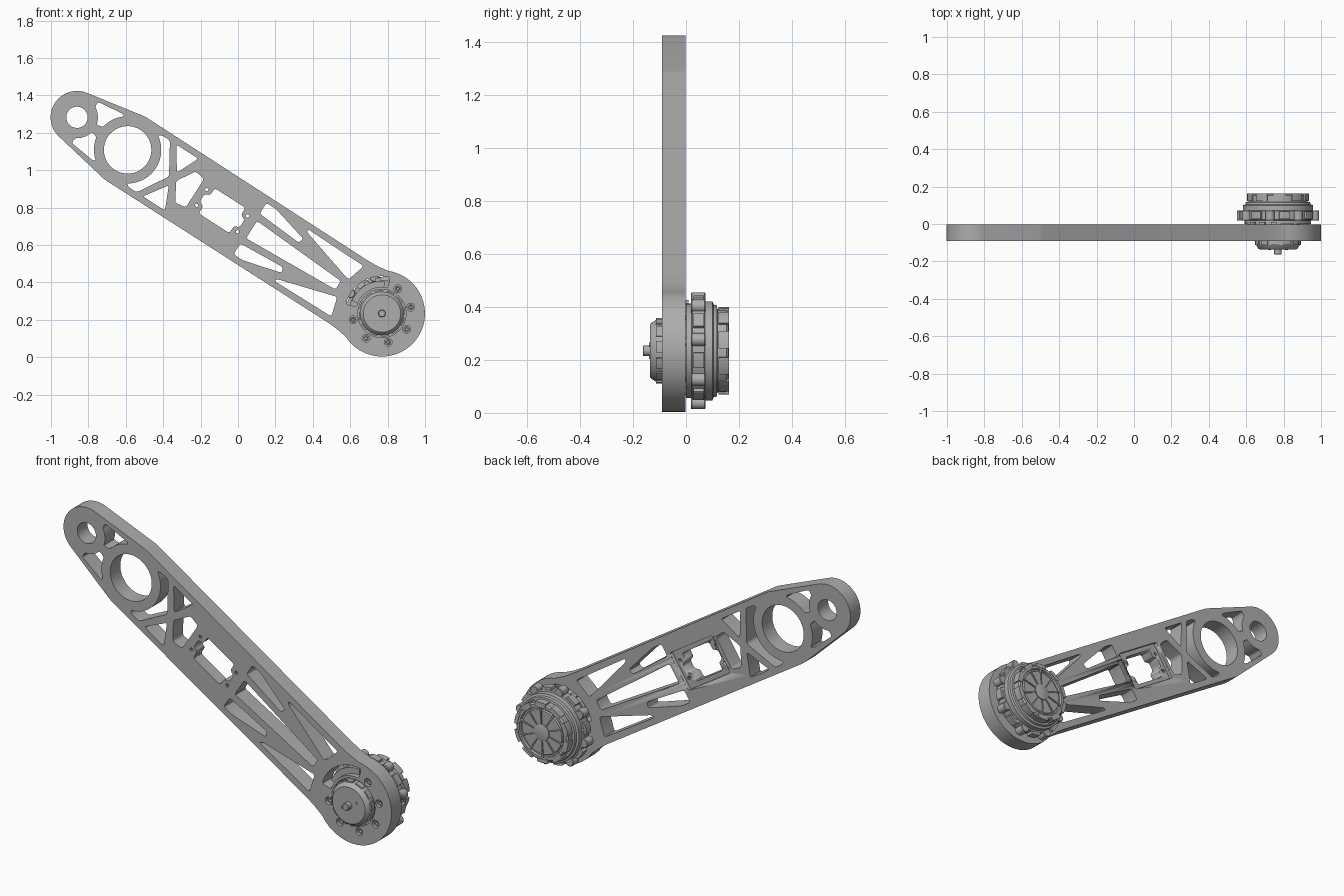
import bpy, bmesh
from math import sin, cos, radians, hypot
from mathutils import Matrix, Vector

if "Cube" in bpy.data.objects:
    bpy.data.objects.remove(bpy.data.objects["Cube"])

# One grey for everything
grey = bpy.data.materials.new("machined_grey")
grey.use_nodes = True
grey.diffuse_color = (0.42, 0.42, 0.42, 1)
grey.node_tree.nodes["Principled BSDF"].inputs["Base Color"].default_value = grey.diffuse_color

# Arm frame: u runs down the arm, v across it, w out of the front face
U, V = Vector((0.841, 0, -0.541)), Vector((0.541, 0, 0.841))
FRAME = Matrix.Translation((-0.861, 0, 1.283)) @ Matrix((U, V, (0, -1, 0))).transposed().to_4x4()
MOTOR = 1.939
EYE = 0.322


def finish(name, bm):
    bmesh.ops.remove_doubles(bm, verts=bm.verts, dist=0.0001)
    bmesh.ops.recalc_face_normals(bm, faces=bm.faces)
    mesh = bpy.data.meshes.new(name)
    bm.to_mesh(mesh)
    bm.free()
    mesh.materials.clear()
    mesh.materials.append(grey)
    mesh.shade_smooth()
    mesh.set_sharp_from_angle(angle=radians(30))
    ob = bpy.data.objects.new(name, mesh)
    ob.matrix_world = FRAME
    bpy.context.collection.objects.link(ob)
    return ob


def arc(cu, r, a, b, n=16):
    steps = [radians(a + (b - a) * i / n) for i in range(n + 1)]
    return [(cu + r * cos(t), r * sin(t)) for t in steps]


def circle(cu, cv, r, n=24):
    return [(u, v + cv) for u, v in arc(cu, r, 0, 360, n)[:-1]]


def sector(r0, r1, a, b, n=10):
    return arc(MOTOR, r0, a, b, n) + arc(MOTOR, r1, b, a, n)


def mirror(loop):
    return [(u, -v) for u, v in loop]


def rounded(loop, r=0.014):
    out = []
    for i, p in enumerate(loop):
        p = Vector(p)
        ends = []
        for q in (loop[i - 1], loop[(i + 1) % len(loop)]):
            d = Vector(q) - p
            ends.append(p + d.normalized() * min(r, 0.4 * d.length))
        for t in (0, 0.33, 0.67, 1):
            out.append(tuple(ends[0] * (1 - t) ** 2 + p * 2 * t * (1 - t) + ends[1] * t * t))
    return out


def prism(name, loops, w0, w1):
    """Extrude an outline with holes between two depths."""
    curve = bpy.data.curves.new(name, "CURVE")
    curve.dimensions, curve.fill_mode = "2D", "BOTH"
    curve.extrude = (w1 - w0) / 2
    for loop in loops:
        s = curve.splines.new("POLY")
        s.points.add(len(loop) - 1)
        s.use_cyclic_u = True
        for pt, (u, v) in zip(s.points, loop):
            pt.co = (u, v, 0, 1)
    tmp = bpy.data.objects.new(name, curve)
    bpy.context.collection.objects.link(tmp)
    graph = bpy.context.evaluated_depsgraph_get()
    mesh = bpy.data.meshes.new_from_object(tmp.evaluated_get(graph))
    bm = bmesh.new()
    bm.from_mesh(mesh)
    bmesh.ops.translate(bm, verts=bm.verts, vec=(0, 0, (w0 + w1) / 2))
    bpy.data.objects.remove(tmp)
    bpy.data.curves.remove(curve)
    bpy.data.meshes.remove(mesh)
    return finish(name, bm)


def lathe(name, profile, cu=MOTOR, cv=0, n=48):
    bm = bmesh.new()
    vs = [bm.verts.new((cu + r, cv, w)) for r, w in profile]
    es = [bm.edges.new(pair) for pair in zip(vs, vs[1:])]
    bmesh.ops.spin(bm, geom=vs + es, cent=(cu, cv, 0), axis=(0, 0, 1),
                   angle=radians(360), steps=n, use_merge=False)
    return finish(name, bm)


def polar(r, a):
    return MOTOR + r * cos(radians(a)), r * sin(radians(a))


# Arm outline: small end, swell round the large eye, straight sides, motor end
top = [(EYE, 0.2), (1.72, 0.197), (1.78, 0.2)]
outline = (arc(0, 0.141, 259.5, 100.5, 28) + arc(EYE, 0.2, 100.5, 92, 4) + top
           + arc(MOTOR, 0.23, 114, -114, 40) + mirror(top[::-1])
           + arc(EYE, 0.2, -92, -100.5, 4))

# Lightening pockets, mirrored across the arm axis
eye_gap = [(0.05, 0.13)] + arc(0, 0.112, 62, 12, 8) + arc(EYE, 0.18, 170, 129, 8) + [(0.195, 0.148)]
cross_side = [(0.525, 0.165), (0.665, 0.165), (0.61, 0.04)]
truss_near = [(1.1, 0.095), (1.1, 0.163), (1.16, 0.163), (1.37, 0.108), (1.36, 0.078)]
truss_far = [(1.36, 0.165), (1.37, 0.148), (1.69, 0.055), (1.72, 0.16)]
pockets = []
for shape in (eye_gap, cross_side, truss_near, truss_far):
    pockets += [rounded(shape), rounded(mirror(shape))]

# Pockets lying on the axis
crescent = arc(EYE, 0.18, -58, 58, 20) + [(0.435, 0.165), (0.485, 0.165), (0.585, 0), (0.485, -0.165), (0.435, -0.165)]
cross_end = [(0.63, 0), (0.69, 0.1), (0.75, 0.09), (0.75, -0.09), (0.69, -0.1)]
centre_slot = [(1.11, 0.055), (1.66, 0.027), (1.66, -0.027), (1.11, -0.055)]
half = [(0.795, 0.025), (0.825, 0.035), (0.825, 0.08), (1.02, 0.08), (1.02, 0.035), (1.05, 0.025)]
window = half + mirror(half[::-1])
pockets += [rounded(s) for s in (crescent, cross_end, centre_slot, window)]

# Bores and screw holes
SCREWS = [90, 45, 0, -45, -90, -135]
pockets += [circle(0, 0, 0.057), circle(EYE, 0, 0.127, 40), circle(MOTOR, 0, 0.129, 40)]
pockets += [circle(*polar(0.157, a), 0.021, 16) for a in SCREWS]
pockets += [circle(u, v, 0.009, 10) for u in (0.793, 1.053) for v in (-0.05, 0.05)]
pockets.append(rounded(sector(0.143, 0.2, 110, 198)))
arm = prism("arm_plate", [outline] + pockets, 0.002, 0.09)

# Shallow rectangular seat in the back of the window
cutter = prism("seat_cutter", [rounded([(0.772, -0.105), (1.075, -0.105), (1.075, 0.105), (0.772, 0.105)], 0.01)], -0.05, 0.022)
cutter.hide_render = True
mod = arm.modifiers.new("seat", "BOOLEAN")
mod.operation, mod.solver, mod.object = "DIFFERENCE", "EXACT", cutter
bpy.context.view_layer.update()
cut = bpy.data.meshes.new_from_object(arm.evaluated_get(bpy.context.evaluated_depsgraph_get()))
arm.modifiers.clear()
arm.data = cut
bpy.data.objects.remove(cutter)

# Front of the motor
lathe("front_housing", [(0, 0.135), (0.1, 0.135), (0.105, 0.131), (0.117, 0.112), (0.117, 0), (0, 0)])
lathe("shaft", [(0, 0.163), (0.017, 0.163), (0.02, 0.16), (0.02, 0.13)], n=20)
for i in range(12):
    prism("front_rib", [sector(0.108, 0.124, i * 30, i * 30 + 20, 4)], 0.085, 0.113)
for a in (60, 240):
    lathe("front_pin", [(0, 0.139), (0.008, 0.139), (0.008, 0.13)], *polar(0.05, a), n=12)
for a in SCREWS:
    lathe("mount_screw", [(0, 0.065), (0.008, 0.065), (0.009, 0.078), (0.016, 0.078), (0.016, 0)],
          *polar(0.157, a), n=16)

# Winding cover seen through the curved slot
prism("winding_cover", [sector(0.135, 0.175, 118, 190)], -0.01, 0.06)
for a in (125, 145, 165):
    prism("winding_clip", [sector(0.15, 0.192, a, a + 9, 3)], -0.01, 0.045)

# Rear body: stepped drum with a recessed cap
lathe("rear_body", [(0, 0), (0.178, 0), (0.178, -0.02), (0.195, -0.024), (0.195, -0.07),
                    (0.187, -0.072), (0.187, -0.1), (0.175, -0.104), (0.172, -0.116),
                    (0.158, -0.118), (0.158, -0.152), (0.15, -0.16), (0.135, -0.16),
                    (0.132, -0.148), (0.124, -0.148), (0.12, -0.156), (0, -0.156)], n=64)
lathe("cap_hub", [(0.045, -0.15), (0.045, -0.161), (0.04, -0.163), (0, -0.163)], n=32)

# Lugs and teeth round the flange
for i in range(8):
    a = i * 45
    lathe("flange_lug", [(0, -0.018), (0.022, -0.018), (0.025, -0.022), (0.025, -0.07),
                         (0.022, -0.073), (0, -0.073)], *polar(0.2, a), n=16)
    prism("flange_tooth", [rounded(sector(0.185, 0.21, a + 14, a + 31, 5))], -0.068, -0.028)

# Castellated rim and radial ribs on the cap
for i in range(10):
    a = i * 36
    prism("cap_tooth", [sector(0.145, 0.165, a, a + 24, 5)], -0.163, -0.122)
    prism("cap_rib", [sector(0.044, 0.135, a + 10, a + 14, 2)], -0.162, -0.15)
